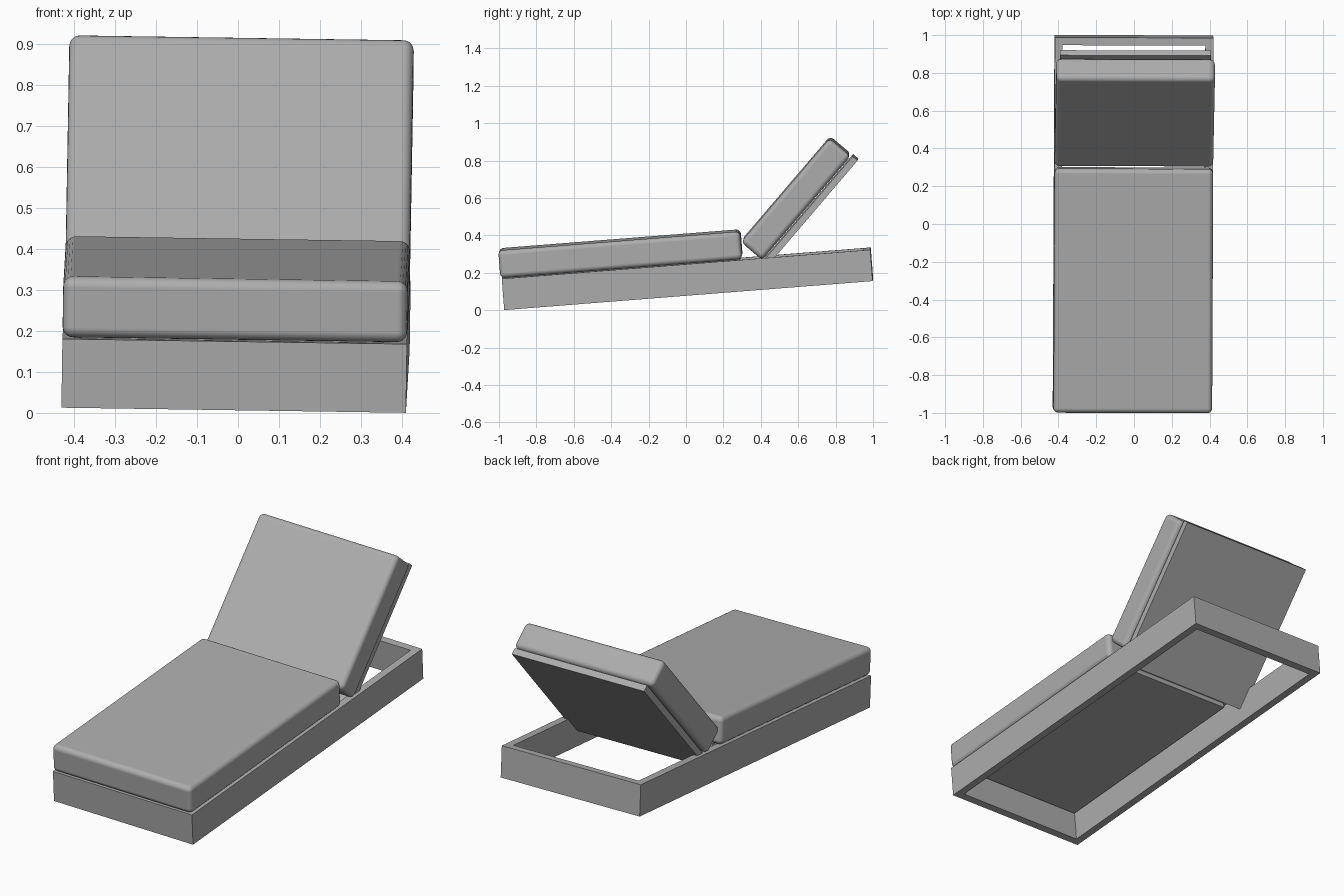
import bpy, bmesh
from math import radians
from mathutils import Matrix

if "Cube" in bpy.data.objects:
    bpy.data.objects.remove(bpy.data.objects["Cube"], do_unlink=True)

# One plain mid grey for everything
GREY = (0.42, 0.42, 0.42, 1.0)
grey = bpy.data.materials.new("plain grey")
grey.use_nodes = True
grey.diffuse_color = GREY
grey.node_tree.nodes["Principled BSDF"].inputs["Base Color"].default_value = GREY

# The whole lounger leans slightly; the backrest is hinged from it
BASE = (Matrix.Translation((-0.006, 0.0145, 0.084))
        @ Matrix.Rotation(radians(-0.2), 4, 'Z')
        @ Matrix.Rotation(radians(0.85), 4, 'Y')
        @ Matrix.Rotation(radians(4.5), 4, 'X'))
RECLINE = BASE @ Matrix.Rotation(radians(45), 4, 'X')


def box(name, width, y, z, place, round_edge=0, wall=0):
    """Box spanning y and z ranges; wall > 0 opens it through vertically."""
    bm = bmesh.new()
    bmesh.ops.create_cube(bm, size=1)
    size = (width, y[1] - y[0], z[1] - z[0])
    bmesh.ops.scale(bm, vec=size, verts=bm.verts)
    bmesh.ops.translate(bm, vec=(0, sum(y) / 2, sum(z) / 2), verts=bm.verts)
    if wall:
        ends = [f for f in bm.faces if abs(f.normal.z) > 0.9]
        bmesh.ops.inset_individual(bm, faces=ends, thickness=wall)
        rims = [e for f in ends for e in f.edges]
        bmesh.ops.delete(bm, geom=ends, context='FACES_ONLY')
        bmesh.ops.bridge_loops(bm, edges=rims)
        bmesh.ops.recalc_face_normals(bm, faces=bm.faces)
    mesh = bpy.data.meshes.new(name)
    bm.to_mesh(mesh)
    bm.free()
    mesh.materials.append(grey)
    obj = bpy.data.objects.new(name, mesh)
    bpy.context.collection.objects.link(obj)
    obj.matrix_world = place
    if round_edge:
        bevel = obj.modifiers.new("soft edges", 'BEVEL')
        bevel.width = round_edge
        bevel.segments = 5
        bevel.harden_normals = True
        for face in mesh.polygons:
            face.use_smooth = True
    return obj


# Open rectangular frame and the deck under the seat
box("frame", 0.84, (-0.988, 0.988), (0, 0.168), BASE, wall=0.058)
box("seat_deck", 0.724, (-0.93, 0.288), (0.143, 0.168), BASE)

# Seat cushion
box("seat_cushion", 0.84, (-0.995, 0.302), (0.171, 0.320), BASE, round_edge=0.026)

# Reclining backrest: cushion and its longer backing panel
box("back_cushion", 0.84, (0.40, 1.130), (-0.176, -0.028), RECLINE, round_edge=0.026)
box("back_panel", 0.80, (0.335, 1.136), (-0.219, -0.184), RECLINE)
